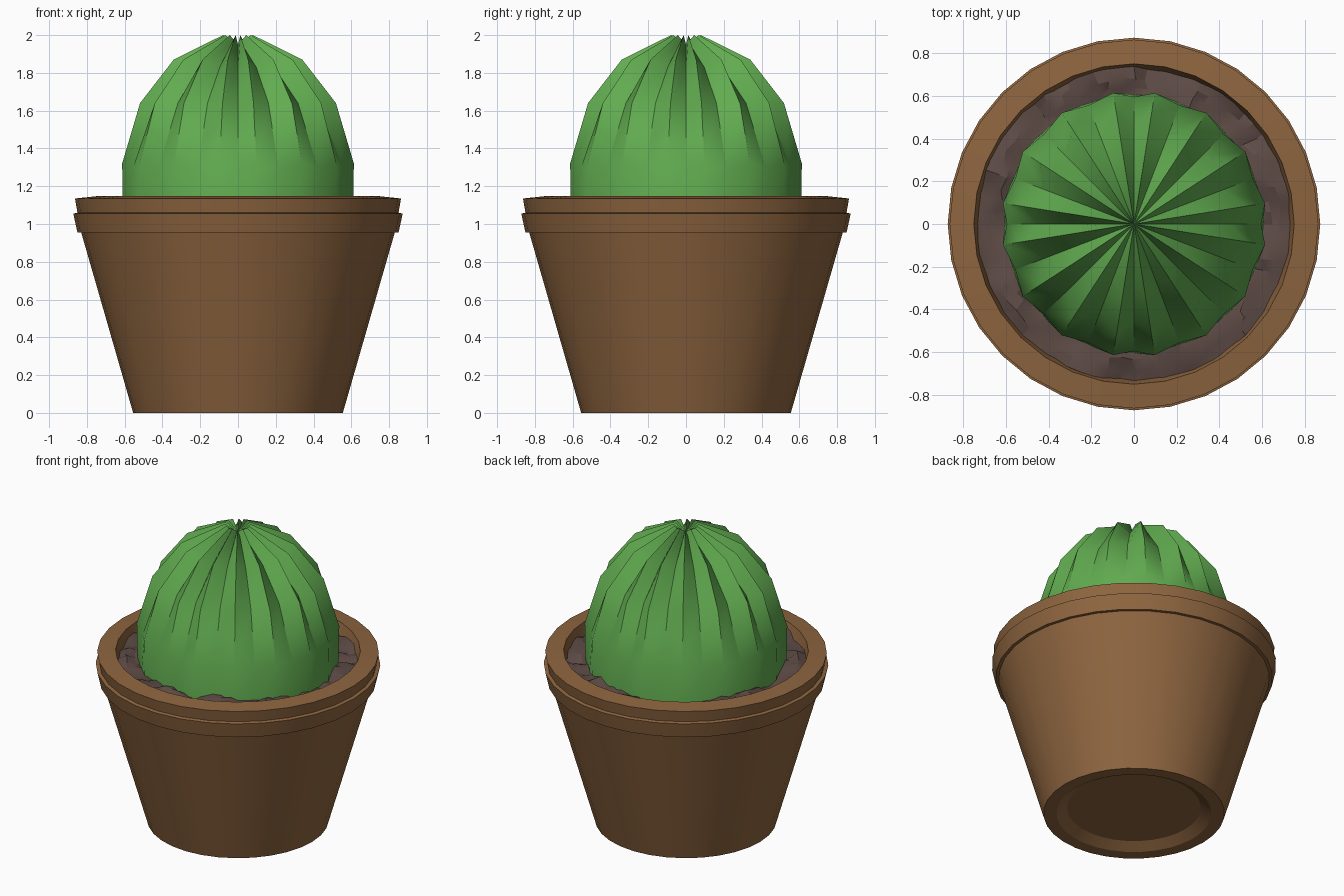
import bpy
import bmesh
import math
import random
from mathutils import Vector, noise

random.seed(4)
if "Cube" in bpy.data.objects:
    bpy.data.objects.remove(bpy.data.objects["Cube"], do_unlink=True)


def material(name, rgb):
    mat = bpy.data.materials.new(name)
    mat.use_nodes = True
    color = (*rgb, 1)
    mat.diffuse_color = color
    mat.node_tree.nodes["Principled BSDF"].inputs["Base Color"].default_value = color
    return mat


def loft(name, rings, mat, angle, cap_start=False, cap_end=False):
    """Skin a list of equal-length point rings; a one-point ring closes to a tip."""
    bm = bmesh.new()
    loops = [[bm.verts.new(p) for p in ring] for ring in rings]
    for a, b in zip(loops, loops[1:]):
        n = max(len(a), len(b))
        for i in range(n):
            j = (i + 1) % n
            if len(b) == 1:
                bm.faces.new((a[i], a[j], b[0]))
            else:
                bm.faces.new((a[i], a[j], b[j], b[i]))
    if cap_start:
        bm.faces.new(loops[0][::-1])
    if cap_end:
        bm.faces.new(loops[-1])
    bmesh.ops.recalc_face_normals(bm, faces=bm.faces)
    mesh = bpy.data.meshes.new(name)
    bm.to_mesh(mesh)
    bm.free()
    obj = bpy.data.objects.new(name, mesh)
    bpy.context.collection.objects.link(obj)
    mesh.materials.append(mat)
    bpy.ops.object.select_all(action="DESELECT")
    obj.select_set(True)
    bpy.context.view_layer.objects.active = obj
    bpy.ops.object.shade_smooth_by_angle(angle=math.radians(angle))
    return obj


def polar(r, degrees, z):
    a = math.radians(degrees)
    return Vector((r * math.cos(a), r * math.sin(a), z))


def circle(r, z, sides):
    return [polar(r, 360 * i / sides, z) for i in range(sides)]


terracotta = material("terracotta", (0.27, 0.13, 0.05))
cactus_green = material("cactus_green", (0.12, 0.41, 0.08))
soil_brown = material("soil_brown", (0.11, 0.07, 0.06))

# Pot: recessed foot, tapered wall, two-step rim and inner wall
pot_profile = [(0.41, 0.04), (0.475, 0), (0.555, 0), (0.83, 0.955), (0.85, 0.955),
               (0.872, 1.055), (0.85, 1.06), (0.863, 1.135), (0.75, 1.147),
               (0.72, 1.02)]
loft("pot", [circle(r, z, 32) for r, z in pot_profile], terracotta, 30,
     cap_start=True, cap_end=True)

# Soil: crumpled disc inside the rim
soil_rings = []
for k in range(7):
    r = 0.737 - 0.05 * k
    ring = []
    for p in circle(r, 1.085, 72):
        p += Vector((random.uniform(-1, 1), random.uniform(-1, 1), 0)) * (0.012 if k else 0)
        p.z += 0.045 * noise.noise(p * 7) + random.uniform(-0.012, 0.012)
        ring.append(p)
    soil_rings.append(ring)
soil = loft("soil", soil_rings, soil_brown, 25, cap_end=True)

# Cactus: ridges alternate with folds that deepen towards the crown
ridge_profile = [(0.615, 1.0), (0.621, 1.32), (0.525, 1.64), (0.345, 1.87), (0.08, 2.0)]
fold_profile = [(0.605, 1.0), (0.595, 1.30), (0.45, 1.64), (0.27, 1.83), (0.06, 1.95)]
ridge_angles = [9, 33, 57, 81]
fold_angles = [0, 21, 45, 69]
cactus_rings = []
for ridge, fold in zip(ridge_profile, fold_profile):
    ring = []
    for quarter in range(4):
        for f, a in zip(fold_angles, ridge_angles):
            ring.append(polar(fold[0], f + 90 * quarter, fold[1]))
            ring.append(polar(ridge[0], a + 90 * quarter, ridge[1]))
    cactus_rings.append(ring)
cactus_rings.append([Vector((0, 0, 1.95))])
loft("cactus", cactus_rings, cactus_green, 30, cap_start=True)
